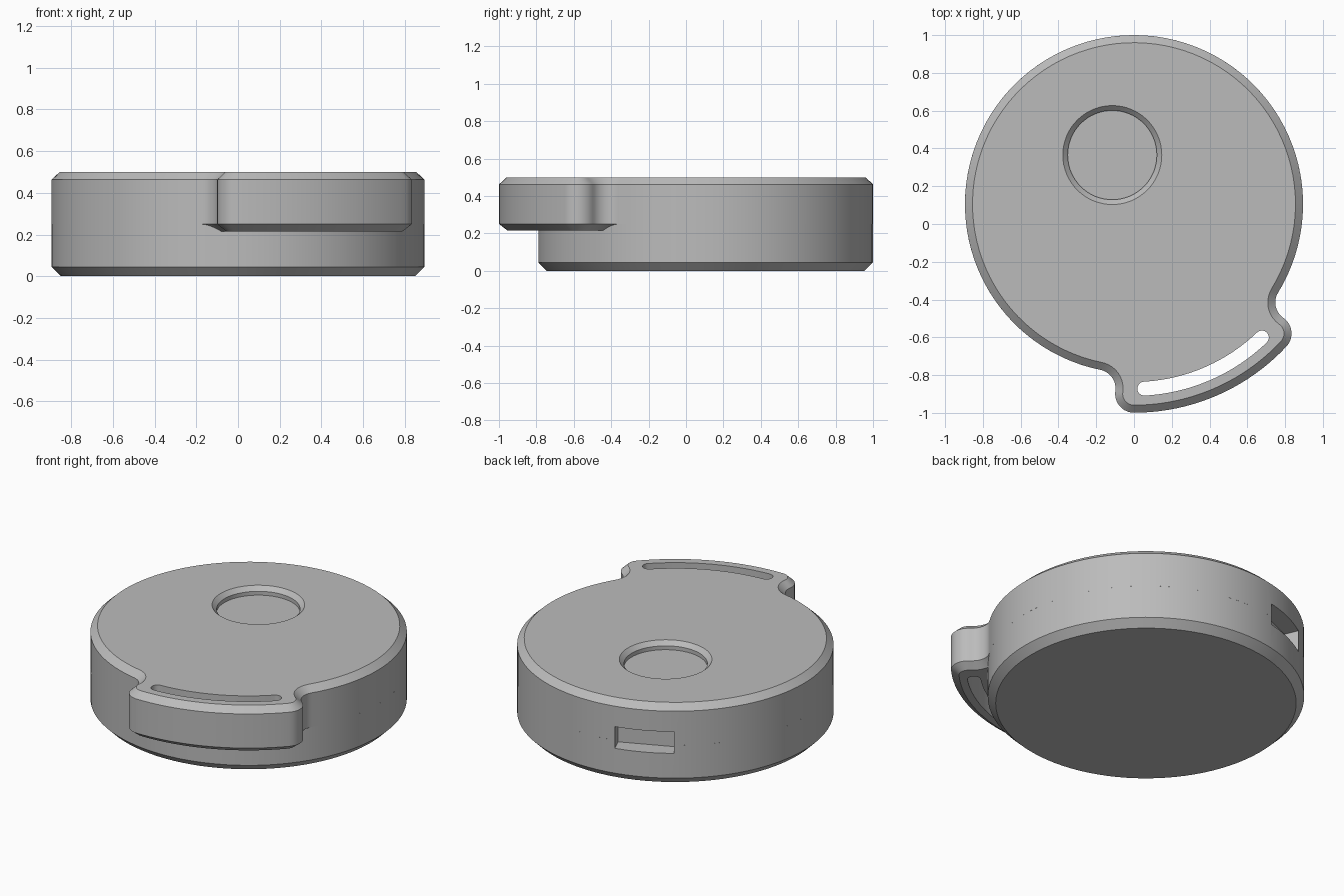
import bpy, bmesh, math
from math import cos, sin, radians, pi
from mathutils import Vector, Matrix

cube = bpy.data.objects.get("Cube")
if cube:
    bpy.data.objects.remove(cube, do_unlink=True)

CENTRE = Vector((0, 0.105, 0))
LUG_ANGLE = radians(-66.5)
BODY_R, LUG_R, FILLET = 0.895, 1.104, 0.1

grey = bpy.data.materials.new("grey plastic")
grey.use_nodes = True
colour = (0.5, 0.5, 0.5, 1)
grey.diffuse_color = colour
grey.node_tree.nodes["Principled BSDF"].inputs["Base Color"].default_value = colour


def polar(r, a):
    return Vector((r * cos(a), r * sin(a)))


def arc(centre, r, a, b, n):
    return [centre + polar(r, a + (b - a) * i / n) for i in range(n + 1)]


def circle(r, n=96):
    return [polar(r, 2 * pi * i / n) for i in range(n)]


def inset(loop, d):
    """Move a counter-clockwise loop inward by d."""
    out = []
    for i, p in enumerate(loop):
        t = loop[(i + 1) % len(loop)] - loop[i - 1]
        out.append(p + Vector((-t.y, t.x)).normalized() * d)
    return out


def loft(name, layers, location=CENTRE, angle=0.0):
    """Join stacked loops, given as (loop, height), into a closed solid."""
    bm = bmesh.new()
    rings = [[bm.verts.new((p.x, p.y, z)) for p in loop] for loop, z in layers]
    n = len(rings[0])
    for low, high in zip(rings, rings[1:]):
        for i in range(n):
            j = (i + 1) % n
            bm.faces.new((low[i], low[j], high[j], high[i]))
    bm.faces.new(rings[0][::-1])
    bm.faces.new(rings[-1])
    bmesh.ops.recalc_face_normals(bm, faces=bm.faces)
    mesh = bpy.data.meshes.new(name)
    bm.to_mesh(mesh)
    bm.free()
    mesh.materials.append(grey)
    mesh.transform(Matrix.Translation(location) @ Matrix.Rotation(angle, 4, "Z"))
    obj = bpy.data.objects.new(name, mesh)
    bpy.context.collection.objects.link(obj)
    return obj


def finish(obj, cutters):
    """Cut the openings, then smooth the round walls."""
    bpy.ops.object.select_all(action="DESELECT")
    bpy.context.view_layer.objects.active = obj
    obj.select_set(True)
    for cutter in cutters:
        mod = obj.modifiers.new("cut", "BOOLEAN")
        mod.operation = "DIFFERENCE"
        mod.solver = "EXACT"
        mod.object = cutter
        bpy.ops.object.modifier_apply(modifier=mod.name)
    bpy.ops.object.shade_smooth_by_angle(angle=radians(25))


# Lid outline: half of it, lug on the +x axis, then mirrored
corner_a = radians(23.5)
corner_r, hollow_r = LUG_R - FILLET, BODY_R + FILLET
gap = math.acos((corner_r**2 + hollow_r**2 - (2 * FILLET)**2) / (2 * corner_r * hollow_r))
hollow_a = corner_a + gap
corner_c, hollow_c = polar(corner_r, corner_a), polar(hollow_r, hollow_a)
across = hollow_c - corner_c
turn = math.atan2(across.y, across.x)
origin = Vector((0, 0))
half = (arc(origin, LUG_R, 0, corner_a, 10)
        + arc(corner_c, FILLET, corner_a, turn, 10)[1:]
        + arc(hollow_c, FILLET, turn + pi, hollow_a + pi, 10)[1:]
        + arc(origin, BODY_R, hollow_a, pi, 42)[1:])
outline = half + [Vector((p.x, -p.y)) for p in half[-2:0:-1]]

# Two shells meeting at the parting line
lid = loft("lid", [(inset(outline, 0.045), 0.215), (outline, 0.25),
                   (outline, 0.463), (inset(outline, 0.04), 0.5)], angle=LUG_ANGLE)
base = loft("base", [(circle(BODY_R - 0.045), 0), (circle(BODY_R), 0.045),
                     (circle(BODY_R), 0.25)], angle=LUG_ANGLE)

# Strap slot through the lug
slot_r, slot_w, slot_a = 0.978, 0.037, radians(20.3)
slot_loop = (arc(origin, slot_r + slot_w, -slot_a, slot_a, 24)
             + arc(polar(slot_r, slot_a), slot_w, slot_a, slot_a + pi, 10)[1:]
             + arc(origin, slot_r - slot_w, slot_a, -slot_a, 24)[1:]
             + arc(polar(slot_r, -slot_a), slot_w, pi - slot_a, 2 * pi - slot_a, 10)[1:-1])
slot = loft("slot_cutter", [(slot_loop, 0.1), (slot_loop, 0.6)], angle=LUG_ANGLE)

# Round button recess with a chamfered rim
recess = loft("recess_cutter", [(circle(0.236, 64), 0.45), (circle(0.236, 64), 0.474),
                                (circle(0.262, 64), 0.5), (circle(0.292, 64), 0.53)],
              location=Vector((-0.115, 0.365, 0)))

# Connector port opposite the lug
port_loop = [Vector(p) for p in ((-1, -0.17), (-0.79, -0.17), (-0.79, 0.17), (-1, 0.17))]
port = loft("port_cutter", [(port_loop, 0.2), (port_loop, 0.335)], angle=LUG_ANGLE)

finish(lid, [slot, recess, port])
finish(base, [port])
for cutter in (slot, recess, port):
    bpy.data.objects.remove(cutter, do_unlink=True)
